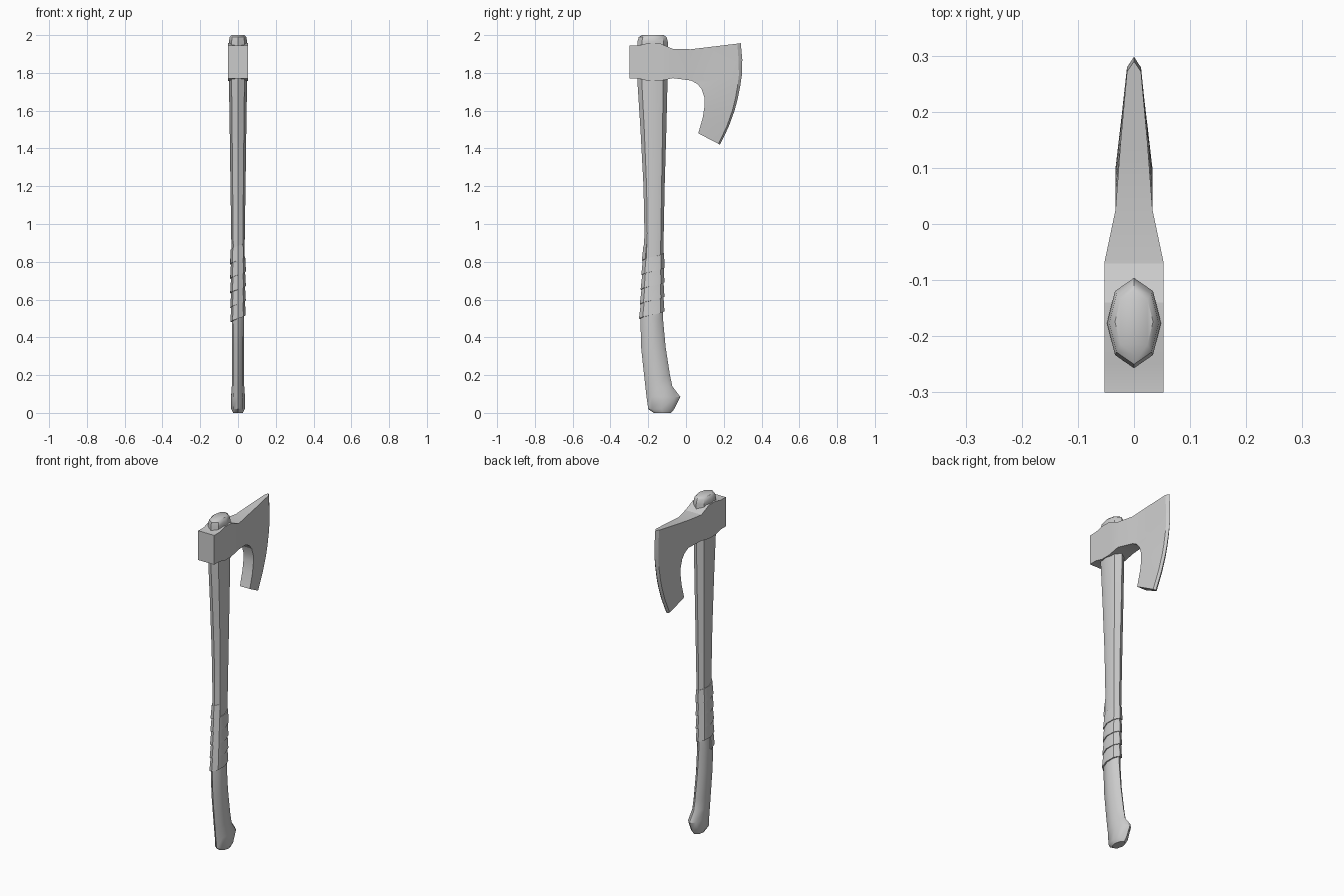
import bpy, bmesh, math

if "Cube" in bpy.data.objects:
    bpy.data.objects.remove(bpy.data.objects["Cube"])


def finish(name, bm, angle):
    bmesh.ops.remove_doubles(bm, verts=bm.verts, dist=0.0003)
    bmesh.ops.recalc_face_normals(bm, faces=bm.faces)
    mesh = bpy.data.meshes.new(name)
    bm.to_mesh(mesh)
    bm.free()
    ob = bpy.data.objects.new(name, mesh)
    bpy.context.collection.objects.link(ob)
    bpy.ops.object.select_all(action='DESELECT')
    ob.select_set(True)
    bpy.context.view_layer.objects.active = ob
    bpy.ops.object.shade_smooth_by_angle(angle=math.radians(angle))
    return ob


def tube(name, rings, angle):
    """Skin a list of equal-length point rings and cap both ends."""
    bm = bmesh.new()
    vs = [[bm.verts.new(p) for p in ring] for ring in rings]
    n = len(vs[0])
    for a, b in zip(vs, vs[1:]):
        for i in range(n):
            j = (i + 1) % n
            bm.faces.new((a[i], a[j], b[j], b[i]))
    bm.faces.new(vs[0])
    bm.faces.new(vs[-1])
    return finish(name, bm, angle)


# Handle sections: height, front y, back y, half width
SECTIONS = [
    (0.0, -0.17, -0.08, 0.026), (0.02, -0.20, -0.062, 0.036),
    (0.085, -0.209, -0.03, 0.037), (0.14, -0.215, -0.072, 0.033),
    (0.2, -0.222, -0.085, 0.032), (0.35, -0.238, -0.108, 0.032),
    (0.5, -0.241, -0.122, 0.033), (0.7, -0.23, -0.122, 0.034),
    (0.95, -0.22, -0.118, 0.036), (1.2, -0.225, -0.113, 0.04),
    (1.5, -0.241, -0.104, 0.044), (1.75, -0.257, -0.098, 0.048),
    (1.965, -0.257, -0.096, 0.048), (1.99, -0.25, -0.103, 0.044),
    (2.0, -0.231, -0.118, 0.034)]


def handle_point(z, a, grow=0.0):
    """Point on the handle surface; angle 0 faces front."""
    for s, t in zip(SECTIONS, SECTIONS[1:]):
        if z <= t[0]:
            break
    f = (z - s[0]) / (t[0] - s[0])
    y0, y1, w = (s[k] + (t[k] - s[k]) * f for k in (1, 2, 3))
    return ((w + grow) * math.sin(a),
            (y0 + y1) / 2 - ((y1 - y0) / 2 + grow) * math.cos(a), z)


tube("handle", [[handle_point(s[0], i * math.pi / 4) for i in range(8)]
                for s in SECTIONS], 40)

# Grip wrap: overlapping spiral band with a raised lower edge
PITCH = 0.077
band = []
for k in range(36):
    a, z = (k - 2) * math.pi / 4, 0.48 + PITCH * k / 8
    band.append([handle_point(z, a, -0.004), handle_point(z, a, 0.008),
                 handle_point(z + PITCH, a, 0.003), handle_point(z + PITCH, a, -0.004)])
tube("grip_wrap", band, 40)

# Axe head: poll and eye stations (y, top z, bottom z, half thickness)
BODY = [(-0.30, 1.945, 1.77, 0.053), (-0.25, 1.945, 1.77, 0.053),
        (-0.20, 1.958, 1.757, 0.053), (-0.14, 1.957, 1.757, 0.053),
        (-0.07, 1.927, 1.772, 0.053), (0.025, 1.925, 1.76, 0.033)]
# Blade rows: inner curve (y, z), cutting edge (y, z)
BLADE = [(0.025, 1.925, 0.29, 1.957), (0.025, 1.76, 0.298, 1.87),
         (0.06, 1.742, 0.296, 1.79), (0.083, 1.714, 0.287, 1.73),
         (0.097, 1.67, 0.273, 1.66), (0.099, 1.63, 0.257, 1.60),
         (0.089, 1.565, 0.226, 1.515), (0.065, 1.48, 0.18, 1.42)]
COLUMNS = [(0.0, 0.033), (0.45, 0.024), (0.93, 0.0125), (1.0, 0.0)]

body_grid = [[(w, y, zt), (w, y, zb)] for y, zt, zb, w in BODY]
blade_grid = [[(w, a + (c - a) * t, b + (d - b) * t) for t, w in COLUMNS]
              for a, b, c, d in BLADE]
bm = bmesh.new()
for grid in (body_grid, blade_grid):
    vs = [[bm.verts.new(p) for p in row] for row in grid]
    for r, s in zip(vs, vs[1:]):
        for i in range(len(r) - 1):
            bm.faces.new((r[i], r[i + 1], s[i + 1], s[i]))
bmesh.ops.remove_doubles(bm, verts=bm.verts, dist=0.0003)

# Mirror the side and join the two halves with a rim
rim = [e for e in bm.edges if e.is_boundary]
twin = {v: bm.verts.new((-v.co.x, v.co.y, v.co.z)) for v in list(bm.verts)}
for f in list(bm.faces):
    bm.faces.new([twin[v] for v in reversed(f.verts)])
for e in rim:
    a, b = e.verts
    if a.co.x > 0 or b.co.x > 0:
        bm.faces.new((a, b, twin[b], twin[a]))
finish("axe_head", bm, 20)
